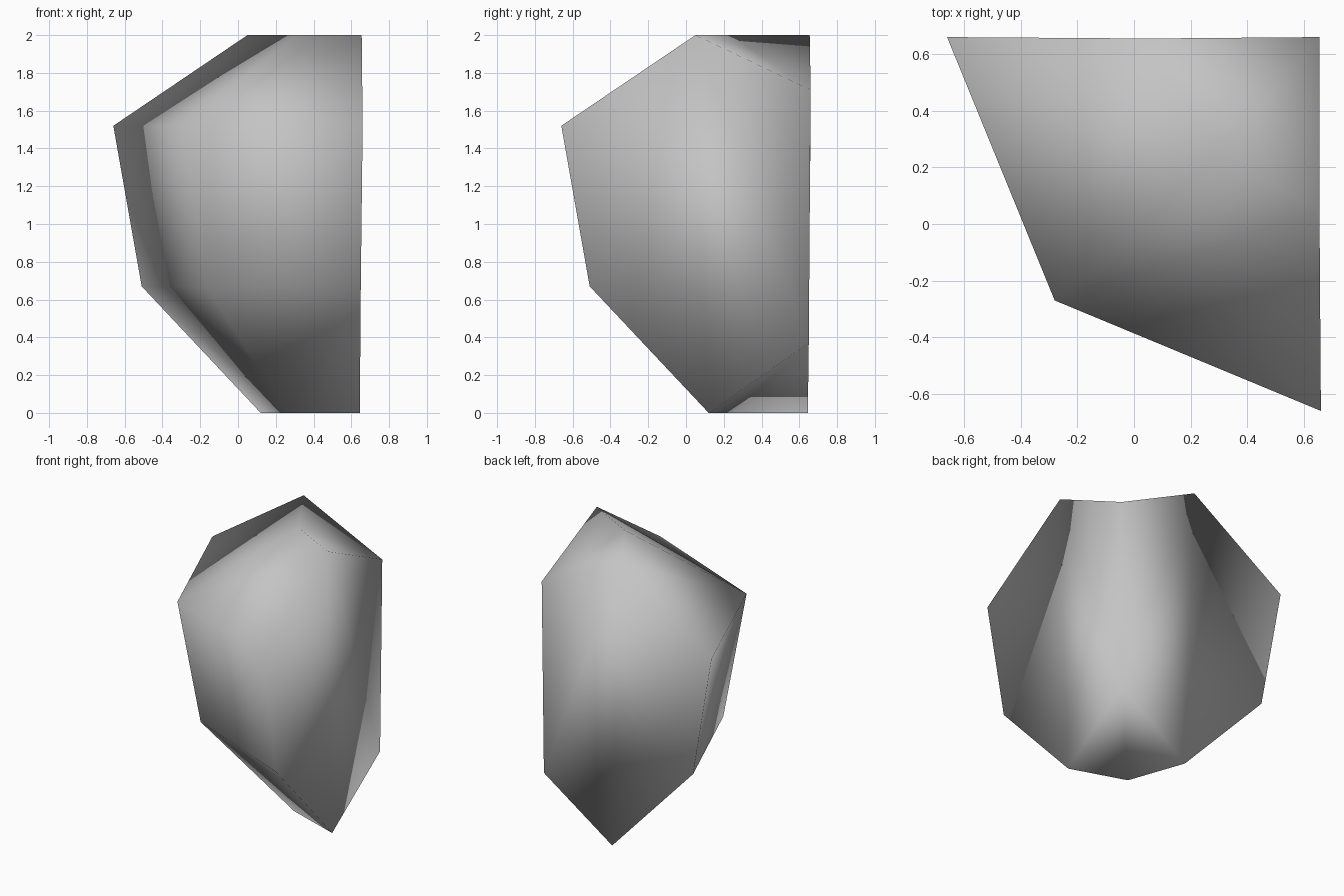
import bpy
import bmesh

default_cube = bpy.data.objects.get("Cube")
if default_cube:
    bpy.data.objects.remove(default_cube, do_unlink=True)

# Grey stone colour
stone = bpy.data.materials.new("stone grey")
stone.use_nodes = True
colour = (0.55, 0.55, 0.55, 1.0)
stone.diffuse_color = colour
stone.node_tree.nodes["Principled BSDF"].inputs["Base Color"].default_value = colour

# Outline of one flat wall and the ridge between the two outer sides,
# both listed from the crown down to the foot
heights = (2.0, 1.52, 0.67, 0.0)
wall = ((0.05, 0.655), (-0.66, 0.66), (-0.51, 0.65), (0.12, 0.645))
ridge = ((0.30, 0.24), (-0.28, -0.27), (-0.17, -0.17), (0.26, 0.25))

bm = bmesh.new()


def column(outline, swap=False):
    """Add one vertical run of points, mirrored across the diagonal on request."""
    return [bm.verts.new((y, x, z) if swap else (x, y, z))
            for (x, y), z in zip(outline, heights)]


left = column(wall)
right = column(wall, swap=True)
middle = column(ridge)
corner_top = bm.verts.new((0.655, 0.66, 1.71))
corner_foot = bm.verts.new((0.645, 0.65, 0.37))


def build_half(side):
    """Outer panels, flat wall and end caps on one side of the diagonal."""
    for i in range(len(heights) - 1):
        bm.faces.new((side[i], side[i + 1], middle[i + 1]))
        bm.faces.new((side[i], middle[i + 1], middle[i]))
    # Flat wall, fanned from the crown
    loop = side[1:] + [corner_foot, corner_top]
    for a, b in zip(loop, loop[1:]):
        bm.faces.new((side[0], a, b))
    # Sloping crown and foot
    bm.faces.new((side[0], middle[0], corner_top))
    bm.faces.new((side[-1], middle[-1], corner_foot))


build_half(left)
build_half(right)
bmesh.ops.recalc_face_normals(bm, faces=bm.faces)

# Everything is softly shaded, with no hard edges
for face in bm.faces:
    face.smooth = True

mesh = bpy.data.meshes.new("rock")
bm.to_mesh(mesh)
bm.free()
mesh.materials.append(stone)
rock = bpy.data.objects.new("rock", mesh)
bpy.context.collection.objects.link(rock)
